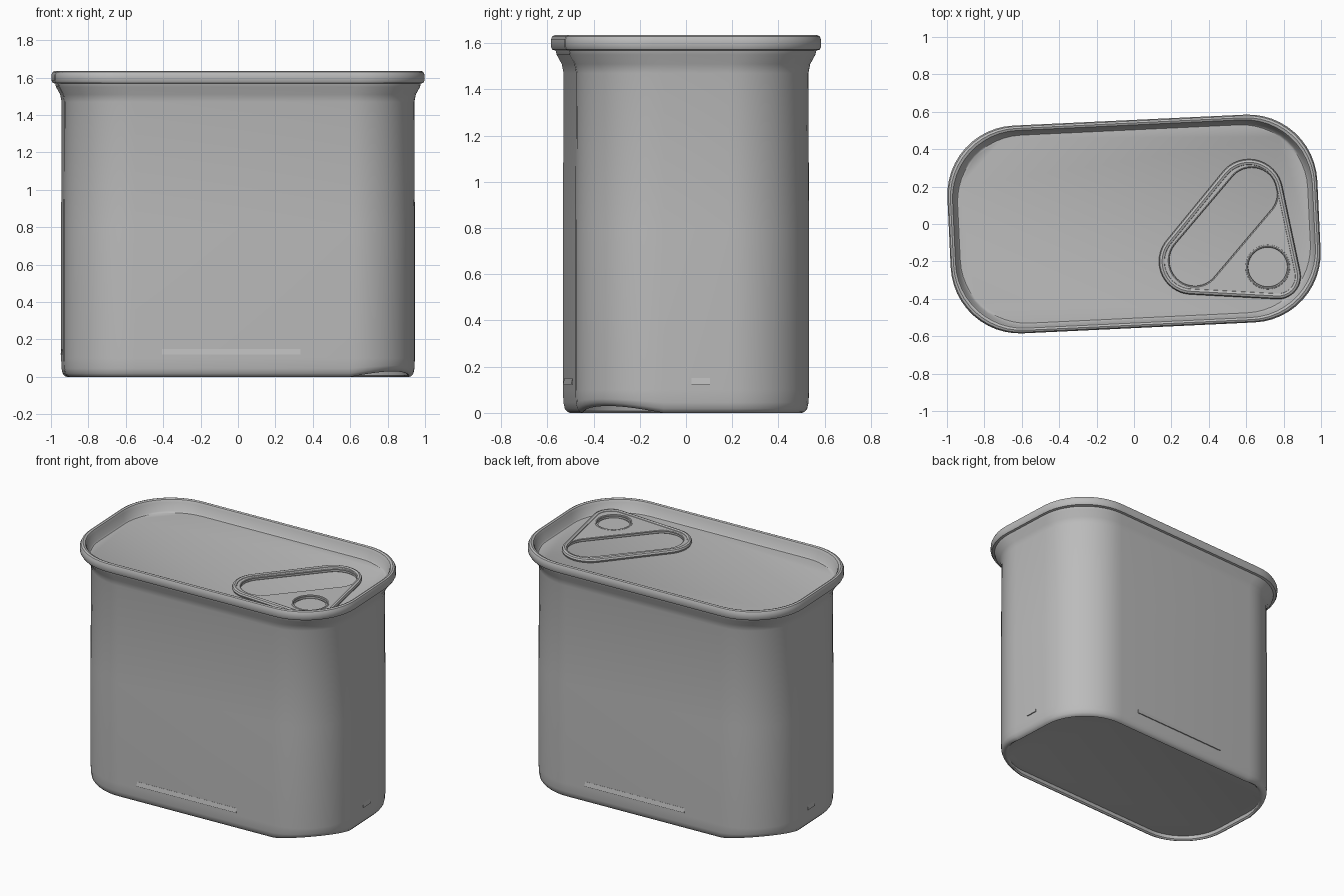
import bpy, bmesh, math
from mathutils import Vector

cube = bpy.data.objects.get("Cube")
if cube:
    bpy.data.objects.remove(cube, do_unlink=True)

TURN = math.radians(2.7)
HALF_X, HALF_Y, RIM_RADIUS, BODY_RADIUS = 0.99, 0.556, 0.37, 0.365
LID_Z = 1.552

metal = bpy.data.materials.new("grey metal")
metal.use_nodes = True
colour = (0.5, 0.5, 0.5, 1)
metal.diffuse_color = colour
metal.node_tree.nodes["Principled BSDF"].inputs["Base Color"].default_value = colour


def finish(obj, angle=38):
    obj.data.materials.clear()
    obj.data.materials.append(metal)
    bpy.ops.object.select_all(action='DESELECT')
    obj.select_set(True)
    bpy.context.view_layer.objects.active = obj
    bpy.ops.object.shade_smooth_by_angle(angle=math.radians(angle))
    return obj


def rounded_loop(inset, z, r, lift=0, steps=12):
    """Slightly turned rounded rectangle; lift raises two opposite corners."""
    pts = []
    for q, (sx, sy) in enumerate([(1, 1), (-1, 1), (-1, -1), (1, -1)]):
        for i in range(steps + 1):
            a = math.pi / 2 * (q + i / steps)
            x = sx * (HALF_X - inset - r) + r * math.cos(a)
            y = sy * (HALF_Y - inset - r) + r * math.sin(a)
            rise = lift * math.sin(math.pi * i / steps) if q % 2 else 0
            pts.append((x * math.cos(TURN) - y * math.sin(TURN),
                        x * math.sin(TURN) + y * math.cos(TURN), z + rise))
    return pts


def lofted(name, loops):
    """Skin a stack of loops and close both ends."""
    bm = bmesh.new()
    rings = [[bm.verts.new(p) for p in loop] for loop in loops]
    n = len(rings[0])
    for low, high in zip(rings, rings[1:]):
        for i in range(n):
            j = (i + 1) % n
            bm.faces.new((low[i], low[j], high[j], high[i]))
    bm.faces.new(rings[0][::-1])
    bm.faces.new(rings[-1])
    bmesh.ops.recalc_face_normals(bm, faces=bm.faces)
    mesh = bpy.data.meshes.new(name)
    bm.to_mesh(mesh)
    bm.free()
    obj = bpy.data.objects.new(name, mesh)
    bpy.context.collection.objects.link(obj)
    return finish(obj)


# Recessed base, foot and wall: inset, height, corner lift
foot = [(0.095, 0.03, 0), (0.09, 0.008, 0.022), (0.08, 0.0, 0.03),
        (0.07, 0.004, 0.03), (0.058, 0.018, 0.026), (0.052, 0.045, 0.015),
        (0.05, 0.1, 0), (0.05, 0.8, 0), (0.053, 1.47, 0), (0.045, 1.51, 0)]
# Flared neck, rolled rim and sunken lid: inset, height
rim = [(0.024, 1.55), (0.02, 1.568), (0.006, 1.572), (0.0, 1.585), (0.0, 1.615),
       (0.006, 1.63), (0.016, 1.635), (0.027, 1.63), (0.034, 1.615),
       (0.045, LID_Z + 0.008), (0.053, LID_Z)]
lofted("can_body",
       [rounded_loop(inset, z, BODY_RADIUS - max(0, inset - 0.05), lift)
        for inset, z, lift in foot]
       + [rounded_loop(inset, z, RIM_RADIUS - inset * 0.3) for inset, z in rim])


def circle_points(cx, cy, r, n=40):
    return [(cx + r * math.cos(2 * math.pi * i / n),
             cy + r * math.sin(2 * math.pi * i / n)) for i in range(n)]


def hull(circles):
    """Outline wrapped around a set of circles."""
    pts = sorted(p for c in circles for p in circle_points(*c))

    def half(seq):
        out = []
        for p in seq:
            while len(out) > 1 and ((out[-1][0] - out[-2][0]) * (p[1] - out[-2][1])
                                    <= (out[-1][1] - out[-2][1]) * (p[0] - out[-2][0])):
                out.pop()
            out.append(p)
        return out[:-1]
    return half(pts) + half(pts[::-1])


def curve_part(name, outlines, z, bevel, thick=0, filled=False):
    curve = bpy.data.curves.new(name, 'CURVE')
    curve.dimensions = '2D' if filled else '3D'
    curve.fill_mode = 'BOTH' if filled else 'FULL'
    curve.bevel_depth, curve.bevel_resolution, curve.extrude = bevel, 2, thick
    for pts in outlines:
        spline = curve.splines.new('POLY')
        spline.points.add(len(pts) - 1)
        spline.use_cyclic_u = True
        for point, p in zip(spline.points, pts):
            point.co = (p[0], p[1], 0, 1)
    temp = bpy.data.objects.new(name + "_helper", curve)
    bpy.context.collection.objects.link(temp)
    graph = bpy.context.evaluated_depsgraph_get()
    mesh = bpy.data.meshes.new_from_object(temp.evaluated_get(graph))
    bpy.data.objects.remove(temp, do_unlink=True)
    mesh.name = name
    obj = bpy.data.objects.new(name, mesh)
    obj.location.z = z
    bpy.context.collection.objects.link(obj)
    return finish(obj)


# Pull tab: plate with a finger hole and a rivet hole, edged by a rolled bead
tab_outline = hull([(0.615, 0.165, 0.165), (0.31, -0.2, 0.16), (0.77, -0.28, 0.105)])
finger_hole = hull([(0.63, 0.165, 0.143), (0.325, -0.195, 0.143)])
rivet_hole = circle_points(0.715, -0.23, 0.113)
curve_part("tab_plate", [tab_outline, finger_hole, rivet_hole],
           LID_Z + 0.012, 0.004, 0.008, filled=True)
curve_part("tab_rolled_edge", [tab_outline], LID_Z + 0.015, 0.017)
curve_part("finger_hole_lip", [finger_hole], LID_Z + 0.018, 0.007)
curve_part("rivet_lip", [rivet_hole], LID_Z + 0.02, 0.008)

# Shallow rivet dish inside the small hole
bpy.ops.mesh.primitive_cylinder_add(vertices=32, radius=0.1, depth=0.008,
                                    location=(0.715, -0.23, LID_Z + 0.004))
rivet = bpy.context.object
rivet.name = "rivet_disc"
finish(rivet)


# Fine pressed seams near the foot, undercut below and fading out above
def seam(name, x, y, length, angle):
    bpy.ops.mesh.primitive_cube_add(size=1)
    obj = bpy.context.object
    obj.name = name
    for v in obj.data.vertices:
        depth = 0.002 if v.co.z > 0 else 0.014
        v.co = Vector((v.co.x * length, v.co.y * depth, v.co.z * 0.03))
    c, s = math.cos(TURN), math.sin(TURN)
    obj.location = (x * c - y * s, x * s + y * c, 0.135)
    obj.rotation_euler.z = TURN + angle
    finish(obj)


for side, sign in (("front", -1), ("back", 1)):
    seam(side + "_seam", sign * 0.06, sign * (HALF_Y - 0.05), 0.74, 0)
for side, sign in (("right", -1), ("left", 1)):
    seam(side + "_seam", sign * (HALF_X - 0.05), 0.02, 0.08, math.pi / 2)
